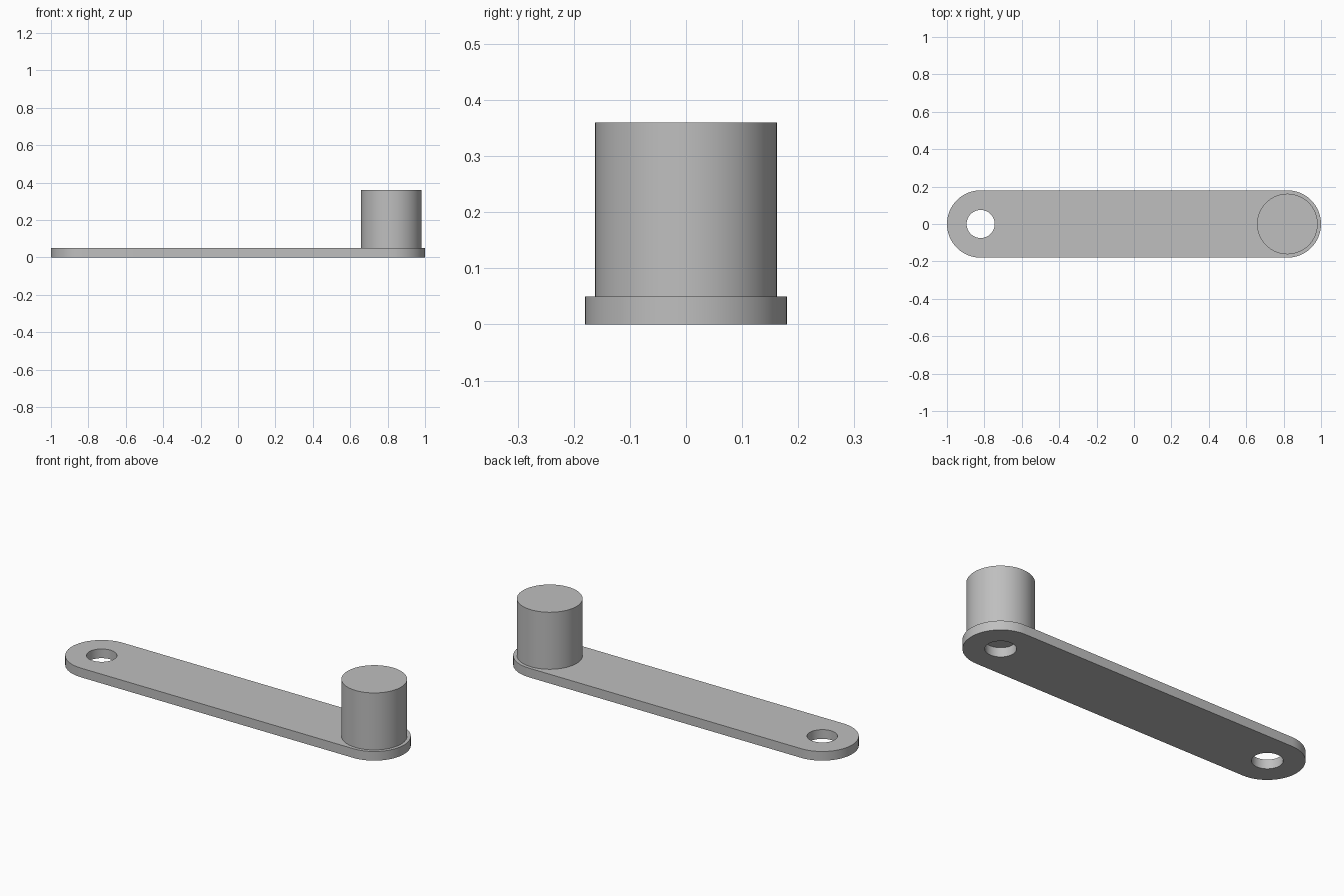
import bpy
import bmesh
from math import pi, cos, sin, radians

if "Cube" in bpy.data.objects:
    bpy.data.objects.remove(bpy.data.objects["Cube"])

PIVOT_X = 0.82      # distance of each end's centre from the middle
ARM_RADIUS = 0.18
HOLE_RADIUS = 0.075
THICKNESS = 0.05
KNOB_RADIUS = 0.162
HEIGHT = 0.36
SEGMENTS = 64

grey = bpy.data.materials.new("grey metal")
grey.use_nodes = True
colour = (0.52, 0.52, 0.52, 1)
grey.diffuse_color = colour
grey.node_tree.nodes["Principled BSDF"].inputs["Base Color"].default_value = colour


def arc(cx, radius, start, sweep, steps):
    """Points along an arc centred on (cx, 0)."""
    angles = [start + sweep * i / steps for i in range(steps + 1)]
    return [(cx + radius * cos(a), radius * sin(a)) for a in angles]


def extruded(name, loops, bottom, top):
    """Solid from an outline and any hole loops, smooth with sharp rims."""
    bm = bmesh.new()
    for loop in loops:
        verts = [bm.verts.new((x, y, bottom)) for x, y in loop]
        for a, b in zip(verts, verts[1:] + verts[:1]):
            bm.edges.new((a, b))
    bmesh.ops.triangle_fill(bm, edges=bm.edges[:], use_beauty=True)
    result = bmesh.ops.extrude_face_region(bm, geom=bm.faces[:], use_keep_orig=True)
    raised = [v for v in result["geom"] if isinstance(v, bmesh.types.BMVert)]
    bmesh.ops.translate(bm, verts=raised, vec=(0, 0, top - bottom))
    bmesh.ops.recalc_face_normals(bm, faces=bm.faces[:])
    mesh = bpy.data.meshes.new(name)
    bm.to_mesh(mesh)
    bm.free()
    mesh.materials.append(grey)
    obj = bpy.data.objects.new(name, mesh)
    bpy.context.collection.objects.link(obj)
    bpy.ops.object.select_all(action="DESELECT")
    obj.select_set(True)
    bpy.context.view_layer.objects.active = obj
    bpy.ops.object.shade_smooth_by_angle(angle=radians(30))
    return obj


def circle(cx, radius):
    return arc(cx, radius, 0, 2 * pi, SEGMENTS)[:-1]


# Flat arm with round ends and a hole at each end
half = SEGMENTS // 2
outline = (arc(PIVOT_X, ARM_RADIUS, -pi / 2, pi, half)
           + arc(-PIVOT_X, ARM_RADIUS, pi / 2, pi, half))
holes = [circle(side * PIVOT_X, HOLE_RADIUS) for side in (-1, 1)]
extruded("crank_arm", [outline] + holes, 0, THICKNESS)

# Handle knob standing over the left hole
extruded("handle_knob", [circle(PIVOT_X, KNOB_RADIUS)], THICKNESS, HEIGHT)
